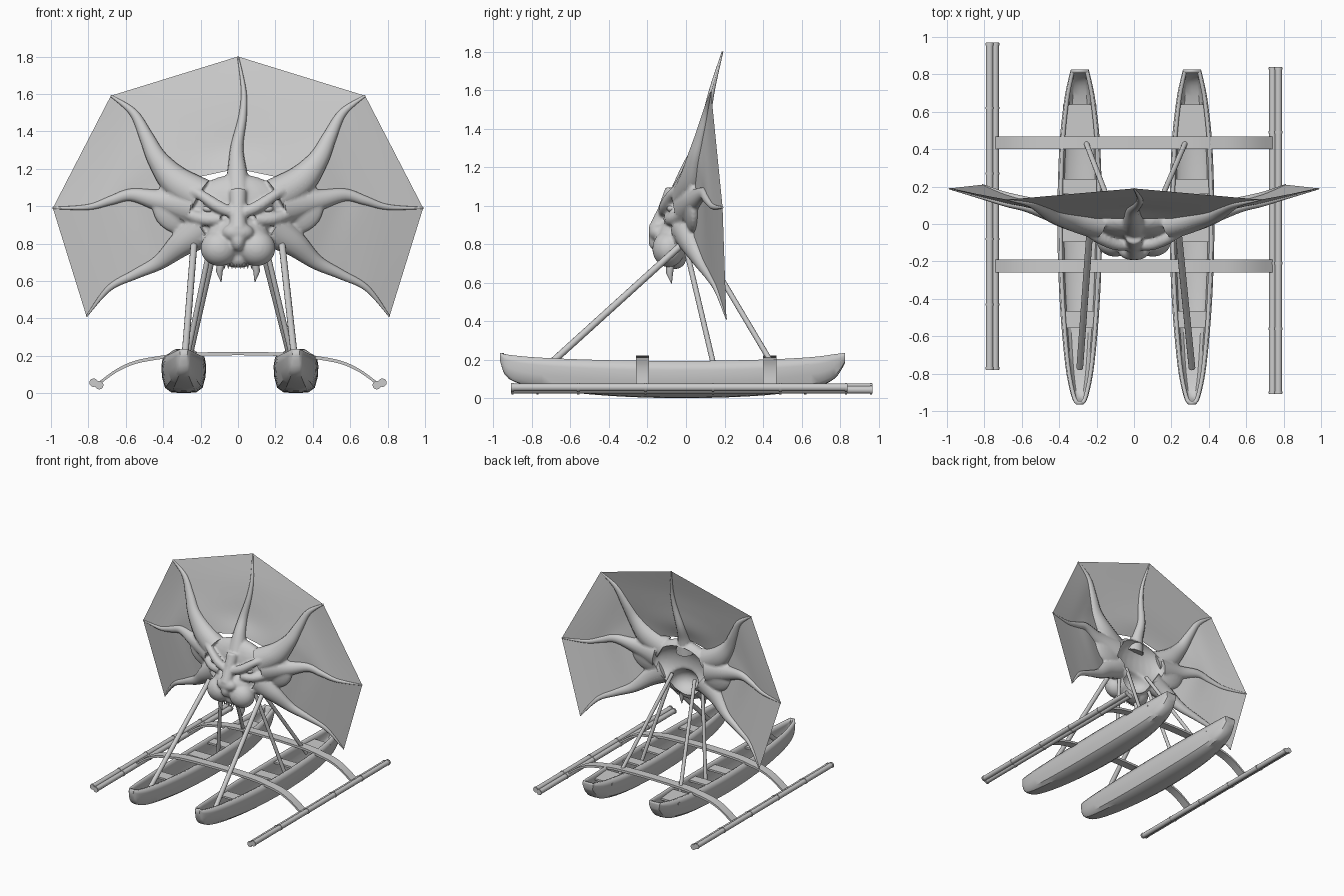
import bpy, bmesh, math
from mathutils import Vector, Matrix

cube = bpy.data.objects.get("Cube")
if cube:
    bpy.data.objects.remove(cube)

grey = bpy.data.materials.new("plain_grey")
grey.use_nodes = True
grey.diffuse_color = (0.6, 0.6, 0.6, 1)
grey.node_tree.nodes["Principled BSDF"].inputs["Base Color"].default_value = (0.6, 0.6, 0.6, 1)


def finish(bm, name, angle=40):
    """Turn a bmesh into a linked, shaded object."""
    bmesh.ops.recalc_face_normals(bm, faces=bm.faces)
    mesh = bpy.data.meshes.new(name)
    bm.to_mesh(mesh)
    bm.free()
    ob = bpy.data.objects.new(name, mesh)
    bpy.context.scene.collection.objects.link(ob)
    mesh.materials.append(grey)
    shade(ob, angle)
    return ob


def shade(ob, angle):
    bpy.ops.object.select_all(action='DESELECT')
    ob.select_set(True)
    bpy.context.view_layer.objects.active = ob
    bpy.ops.object.shade_smooth_by_angle(angle=math.radians(angle))


def sample(keys, steps):
    """Smooth curve through key tuples of any length."""
    k = [keys[0]] + list(keys) + [keys[-1]]
    out = []
    for i in range(1, len(k) - 2):
        for s in range(steps):
            t = s / steps
            out.append(tuple(0.5 * (2 * b + (c - a) * t + (2 * a - 5 * b + 4 * c - d) * t ** 2
                                    + (3 * b - a - 3 * c + d) * t ** 3)
                             for a, b, c, d in zip(*k[i - 1:i + 3])))
    return out + [tuple(keys[-1])]


def loft(bm, rings, closed=True, caps=True):
    vs = [[bm.verts.new(p) for p in r] for r in rings]
    n = len(vs[0])
    for a, b in zip(vs, vs[1:]):
        for i in range(n if closed else n - 1):
            bm.faces.new((a[i], a[(i + 1) % n], b[(i + 1) % n], b[i]))
    if caps:
        bm.faces.new(vs[0])
        bm.faces.new(vs[-1])


def tube(bm, path, sides=12, flat=1.0):
    """Tube along (x, y, z, radius) points."""
    pts = [Vector(p[:3]) for p in path]
    rings = []
    for i, p in enumerate(pts):
        t = (pts[min(i + 1, len(pts) - 1)] - pts[max(i - 1, 0)]).normalized()
        u = t.cross(Vector((1, 0, 0)) if abs(t.y) > 0.9 else Vector((0, 1, 0))).normalized()
        v = u.cross(t)
        rings.append([p + path[i][3] * (u * math.cos(a) + v * flat * math.sin(a))
                      for a in (math.tau * j / sides for j in range(sides))])
    loft(bm, rings)


def blob(bm, c, r):
    bmesh.ops.create_uvsphere(bm, u_segments=24, v_segments=16, radius=1,
                              matrix=Matrix.Translation(c) @ Matrix.Diagonal((*r, 1)))


def box(bm, c, size):
    bmesh.ops.create_cube(bm, size=1, matrix=Matrix.Translation(c) @ Matrix.Diagonal((*size, 1)))


def mirror(path, s):
    return [(s * p[0], *p[1:]) for p in path]


# Sail ribs, from head to tip
top_rib = sample([(0, 0.0, 1.08, .075), (-.005, .03, 1.2, .05), (-.005, .08, 1.32, .034),
                  (.025, .11, 1.48, .022), (.03, .14, 1.62, .014), (0, .19, 1.8, .004)], 6)
side_ribs = {
    "upper": [(.2, 0.0, 1.05, .1), (.33, .03, 1.13, .085), (.43, .05, 1.25, .055), (.49, .08, 1.37, .038),
              (.56, .11, 1.5, .022), (.68, .13, 1.59, .005)],
    "middle": [(.24, .02, 1.0, .11), (.42, .05, 1.03, .06), (.57, .09, 1.06, .034), (.68, .11, 1.03, .024),
               (.8, .14, .995, .015), (.99, .19, .99, .005)],
    "lower": [(.18, .0, .88, .1), (.3, .03, .8, .07), (.42, .08, .7, .04), (.55, .12, .635, .026),
              (.69, .16, .56, .016), (.81, .21, .41, .004)]}
ribs = {k: sample(v, 6) for k, v in side_ribs.items()}
head = bmesh.new()
bm = bmesh.new()
tube(bm, top_rib)
tube(head, top_rib)
finish(bm, "top_sail_rib")
for side, s in (("left", 1), ("right", -1)):
    for k, path in ribs.items():
        bm = bmesh.new()
        tube(bm, mirror(path, s), flat=.8)
        tube(head, mirror(path, s), flat=.8)
        finish(bm, f"{side}_{k}_sail_rib")
    # Sail cloth stretched between neighbouring ribs
    chain = [top_rib] + [mirror(p, s) for p in ribs.values()]
    for n, (a, b) in enumerate(zip(chain, chain[1:])):
        bm = bmesh.new()
        loft(bm, [[Vector(p[:3]).lerp(Vector(q[:3]), j / 6) for p, q in zip(a[6:], b[6:])]
                  for j in range(7)], closed=False, caps=False)
        finish(bm, f"{side}_sail_panel_{n + 1}")

# Beast head: blended masses, hollow at the back
blob(head, (0, .02, .97), (.27, .1, .2))
blob(head, (0, -.05, .83), (.17, .11, .12))
blob(head, (0, -.145, .86), (.085, .05, .05))
blob(head, (0, -.15, .82), (.04, .045, .06))
blob(head, (0, -.06, .72), (.09, .06, .05))
tube(head, [(0, -.15, .87, .05), (0, -.11, .97, .04), (0, -.06, 1.08, .05)])
for s in (1, -1):
    blob(head, (s * .1, -.09, .775), (.1, .085, .095))
    blob(head, (s * .3, .04, 1.0), (.16, .05, .15))
    blob(head, (s * .15, -.062, .985), (.042, .03, .03))
    tube(head, mirror(sample([(.03, -.115, .965, .03), (.11, -.105, 1.0, .033),
                              (.2, -.07, 1.06, .028), (.28, -.02, 1.1, .02)], 4), s))
    tube(head, mirror(sample([(.09, -.09, .93, .03), (.18, -.065, .93, .035), (.28, -.01, .96, .03)], 4), s))
head_ob = finish(head, "beast_head")
hollow = bmesh.new()
blob(hollow, (0, .09, .97), (.24, .11, .17))
blob(hollow, (0, .02, .82), (.13, .12, .1))
hollow_ob = finish(hollow, "head_hollow")
hollow_ob.hide_render = True
for ob, voxel in ((head_ob, .009), (hollow_ob, .012)):
    m = ob.modifiers.new("Blend", 'REMESH')
    m.mode, m.voxel_size = 'VOXEL', voxel
    m = ob.modifiers.new("Soften", 'SMOOTH')
    m.factor, m.iterations = .5, 5
cut = head_ob.modifiers.new("Hollow", 'BOOLEAN')
cut.operation, cut.object = 'DIFFERENCE', hollow_ob
baked = bpy.data.meshes.new_from_object(head_ob.evaluated_get(bpy.context.evaluated_depsgraph_get()))
head_ob.modifiers.clear()
head_ob.data = baked
bpy.data.objects.remove(hollow_ob)
shade(head_ob, 50)

# Eyes and teeth
for side, s in (("left", 1), ("right", -1)):
    bm = bmesh.new()
    blob(bm, (s * .155, -.075, .985), (.032, .024, .02))
    finish(bm, f"{side}_eye")
    bm = bmesh.new()
    tube(bm, mirror([(.085, -.08, .72, .025), (.1, -.085, .65, .018), (.09, -.075, .595, .002)], s))
    for i in range(4):
        tube(bm, mirror([(.012 + .02 * i, -.1, .71, .011), (.012 + .02 * i, -.1, .665, .001)], s), 8)
    finish(bm, f"{side}_teeth")

# Hulls: (y, half width, rim height, keel height)
stations = sample([(-.965, .02, .235, .19), (-.92, .045, .225, .1), (-.75, .078, .21, .05),
                   (-.4, .108, .197, .012), (0, .12, .193, 0), (.4, .11, .2, .014),
                   (.65, .085, .213, .05), (.77, .062, .228, .1), (.825, .048, .235, .18)], 4)
section = [(.93, 1), (1, .75), (.97, .45), (.84, .15), (.55, .02), (0, 0)]
section += [(-a, b) for a, b in section[-2::-1]]


def hull_at(y):
    return min(stations, key=lambda st: abs(st[0] - y))


for side, cx in (("left", .31), ("right", -.29)):
    s = math.copysign(1, cx)
    bm = bmesh.new()
    loft(bm, [[(cx + a * w, y, lo + b * (hi - lo)) for a, b in section] for y, w, hi, lo in stations],
         closed=False)
    hull = finish(bm, f"{side}_hull", 35)
    m = hull.modifiers.new("Planking", 'SOLIDIFY')
    m.thickness, m.offset = .02, -1
    bm = bmesh.new()
    for y, depth in ((-.51, .09), (-.05, .09), (.2, .08), (.55, .18)):
        st = hull_at(y)
        box(bm, (cx, y, st[2] - .035), (st[1] * 1.8, depth, .015))
    finish(bm, f"{side}_hull_seats")

    # Struts carrying the head
    for name, a, b, r in (("front", (s * .235, -.02, .8), (cx, -.77, .12), .018),
                          ("middle", (s * .15, 0, .78), (cx + s * .01, .17, .06), .014),
                          ("rear", (s * .1, .03, .88), (cx - s * .02, .47, .14), .014)):
        bm = bmesh.new()
        tube(bm, [(*a, r), (*b, r)])
        finish(bm, f"{side}_{name}_strut")

    # Paired float poles with node rings
    start, end = (-.91, .84) if s > 0 else (-.78, .97)
    for n, (x, z) in enumerate(((.742, .043), (.772, .056))):
        bm = bmesh.new()
        tube(bm, [(s * x, start, z, .02), (s * x, end, z, .02)])
        for f in (.005, .2, .4, .6, .8, .995):
            y = start + f * (end - start)
            tube(bm, [(s * x, y - .006, z, .023), (s * x, y + .006, z, .023)])
        finish(bm, f"{side}_float_pole_{n + 1}")

# Arched cross beams
half = [(0, .212), (.3, .205), (.42, .19), (.55, .165), (.65, .12), (.74, .055)]
arch = sample([(-x, z) for x, z in half[:0:-1]] + half, 4)
for name, y in (("front", -.225), ("rear", .435)):
    bm = bmesh.new()
    loft(bm, [[(x, y + dy, z + dz) for dy, dz in ((-.034, -.009), (.034, -.009), (.034, .009), (-.034, .009))]
              for x, z in arch])
    finish(bm, f"{name}_cross_beam")
